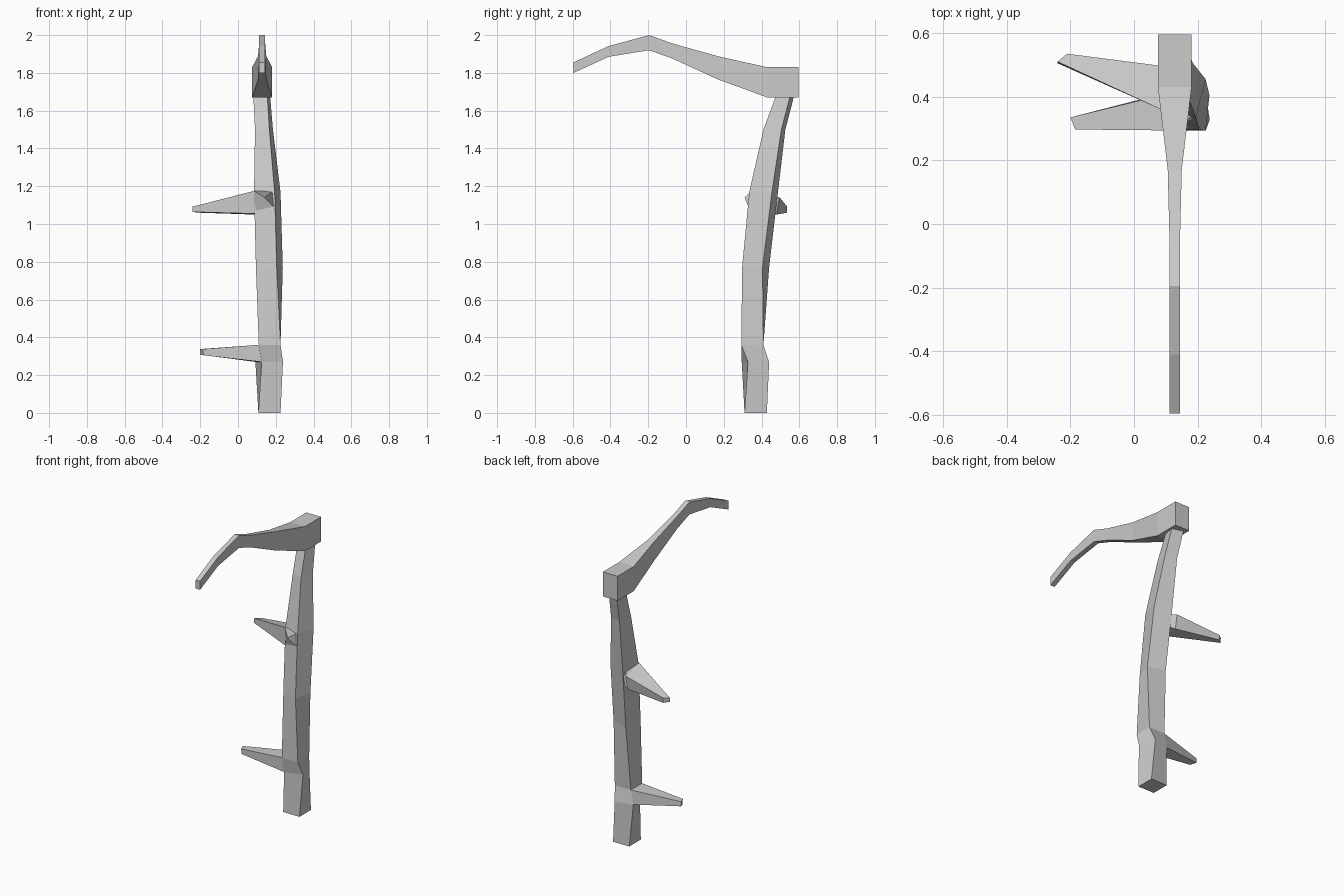
import bpy, bmesh


def loft(name, rings):
    """Join four-cornered cross-sections into one closed flat-shaded solid."""
    bm = bmesh.new()
    rows = [[bm.verts.new(p) for p in ring] for ring in rings]
    for a, b in zip(rows, rows[1:]):
        for i in range(4):
            j = (i + 1) % 4
            bm.faces.new((a[i], a[j], b[j], b[i]))
    bm.faces.new(rows[0])
    bm.faces.new(rows[-1][::-1])
    bmesh.ops.recalc_face_normals(bm, faces=bm.faces)
    mesh = bpy.data.meshes.new(name)
    bm.to_mesh(mesh)
    bm.free()
    ob = bpy.data.objects.new(name, mesh)
    bpy.context.collection.objects.link(ob)
    return ob


# Curved blade: y, bottom z, top z, half thickness
CX = 0.128
blade = [(0.595, 1.67, 1.83, 0.053), (0.43, 1.67, 1.83, 0.053),
         (0.17, 1.765, 1.888, 0.022), (-0.07, 1.875, 1.955, 0.016),
         (-0.195, 1.92, 2.0, 0.016), (-0.41, 1.885, 1.942, 0.016),
         (-0.595, 1.80, 1.856, 0.016)]
loft("blade", [[(CX - w, y, lo), (CX + w, y, lo), (CX + w, y, hi), (CX - w, y, hi)]
               for y, lo, hi, w in blade])

# Long twisted shaft: z, then front-left, front-right, back-right, back-left
shaft = [(0.0, (.108, .31), (.225, .31), (.225, .428), (.108, .428)),
         (0.27, (.125, .295), (.238, .328), (.205, .44), (.092, .41)),
         (0.36, (.110, .293), (.225, .293), (.225, .41), (.110, .41)),
         (0.77, (.095, .33), (.205, .297), (.237, .405), (.125, .44)),
         (1.17, (.085, .365), (.194, .335), (.225, .455), (.115, .487)),
         (1.50, (.090, .435), (.166, .41), (.185, .505), (.110, .526)),
         (1.70, (.080, .505), (.154, .484), (.168, .557), (.096, .578))]
loft("shaft", [[(x, y, z) for x, y in pts] for z, *pts in shaft])

# Lower handle growing from the left side of the shaft
loft("lower_handle", [
    [(.125, .296, .27), (.092, .41, .27), (.11, .41, .36), (.11, .294, .36)],
    [(-.183, .297, .305), (-.2, .335, .308), (-.2, .335, .338), (-.185, .297, .338)]])

# Upper handle running diagonally through the shaft, stub at the front
loft("upper_handle", [
    [(.2, .335, 1.08), (.2, .42, 1.08), (.19, .345, 1.175), (.14, .31, 1.14)],
    [(.085, .365, 1.055), (.085, .48, 1.05), (.085, .497, 1.14), (.085, .36, 1.175)],
    [(-.24, .505, 1.064), (-.21, .535, 1.06), (-.21, .535, 1.092), (-.24, .51, 1.092)]])
